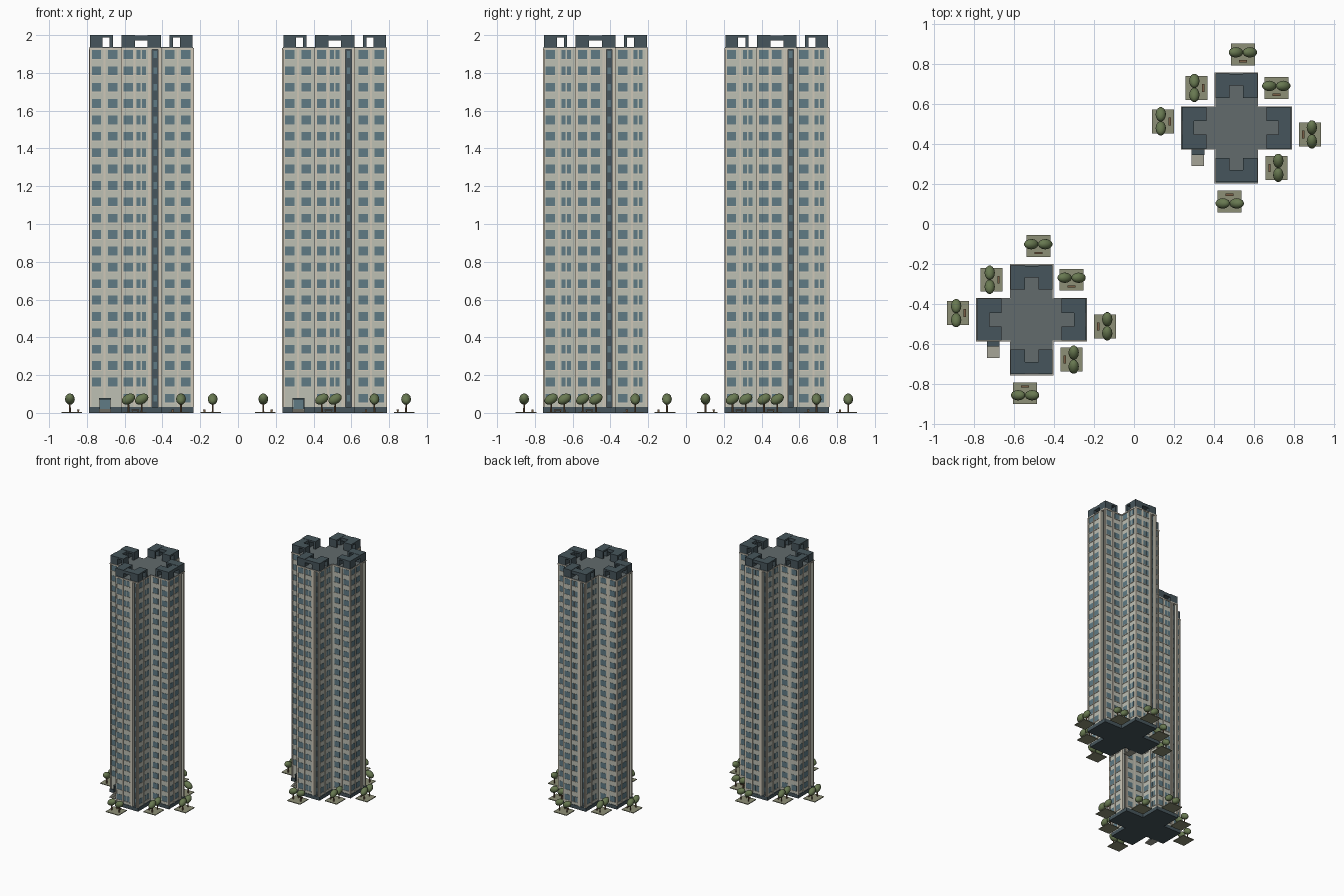
import bpy, bmesh, math
from mathutils import Matrix, Vector

if "Cube" in bpy.data.objects:
    bpy.data.objects.remove(bpy.data.objects["Cube"])

L, W = 0.273, 0.103            # arm reach and arm half width
Z0, ZR = 0.03, 1.93            # plinth top, roof level
FLOORS, STEP, ROW0 = 22, 0.0867, 0.077
NOTCH = (0.058, 0.088, 0.02)   # recess: left, right, depth
CENTRES = [(-0.512, -0.479), (0.512, 0.481)]


def mat(name, r, g, b):
    m = bpy.data.materials.new(name)
    m.diffuse_color = [(c / 255) ** 2.2 for c in (r, g, b)] + [1]
    m.use_nodes = True
    m.node_tree.nodes["Principled BSDF"].inputs["Base Color"].default_value = m.diffuse_color
    return m


wall_m = mat("wall", 188, 190, 178)
trim_m = mat("trim", 205, 198, 182)
glass_m = mat("glass", 96, 122, 132)
dark_m = mat("dark_panel", 72, 86, 92)
roof_m = mat("roof", 98, 106, 108)
stone_m = mat("stone", 165, 163, 150)
paving_m = mat("paving", 140, 142, 118)
wood_m = mat("wood", 120, 95, 72)
leaf_m = mat("leaf", 104, 120, 82)

ROT = [Matrix.Rotation(k * math.pi / 2, 4, 'Z') for k in range(4)]


def box(bm, k, x0, x1, y0, y1, z0, z1):
    """Box given in the frame of facade k (facade faces -y before turning)."""
    t = Matrix.Translation(((x0 + x1) / 2, (y0 + y1) / 2, (z0 + z1) / 2))
    s = Matrix.Diagonal((abs(x1 - x0), abs(y1 - y0), abs(z1 - z0), 1))
    bmesh.ops.create_cube(bm, size=1, matrix=ROT[k] @ t @ s)


def finish(bm, name, material, smooth=False):
    """One shared mesh, placed once per tower."""
    me = bpy.data.meshes.new(name)
    bmesh.ops.recalc_face_normals(bm, faces=bm.faces)
    for f in bm.faces:
        f.smooth = smooth
    bm.to_mesh(me)
    bm.free()
    me.materials.append(material)
    for i, (x, y) in enumerate(CENTRES):
        ob = bpy.data.objects.new(f"{name}_{i + 1}", me)
        ob.location = (x, y, 0)
        bpy.context.collection.objects.link(ob)


def cross(name, material, z0, z1, grow=0.0, notch=True):
    """Extruded cross plan with a recess in each arm end."""
    l, w = L + grow, W + grow
    a, b, d = NOTCH
    arm = [(-w, -w), (-w, -l)]
    if notch:
        arm += [(a, -l), (a, -l + d), (b, -l + d), (b, -l)]
    arm += [(w, -l)]
    bm = bmesh.new()
    vs = [bm.verts.new(ROT[k] @ Vector((x, y, z0))) for k in range(4) for x, y in arm]
    face = bm.faces.new(vs)
    ext = bmesh.ops.extrude_face_region(bm, geom=[face], use_keep_orig=True)
    top = [g for g in ext["geom"] if isinstance(g, bmesh.types.BMVert)]
    bmesh.ops.translate(bm, verts=top, vec=(0, 0, z1 - z0))
    finish(bm, name, material)


# main masses
cross("plinth", dark_m, 0, Z0, 0.004, False)
cross("tower_body", wall_m, Z0, ZR)
cross("cornice", trim_m, ZR - 0.006, ZR + 0.003, 0.005, False)
cross("roof", roof_m, ZR, ZR + 0.006, 0.002, False)

# window columns per facade: (x, is_pair, on_arm_end)
EVEN = [(-0.07, 0, 1), (0, 1, 1), (-0.237, 0, 0), (-0.15, 0, 0), (0.15, 0, 0), (0.235, 0, 0)]
ODD = [(-0.07, 0, 1), (0, 0, 1), (-0.24, 0, 0), (-0.155, 1, 0), (0.143, 0, 0), (0.225, 1, 0)]
glass, sills = bmesh.new(), bmesh.new()
for k in range(4):
    for x, pair, end in (ODD if k % 2 else EVEN):
        y = -(L if end else W)
        for i in range(FLOORS):
            if k == 0 and i == 0 and x < -0.12:
                continue       # entrance takes this spot
            z = ROW0 + i * STEP
            spans = [(x - 0.025, x - 0.004), (x + 0.004, x + 0.025)] if pair else [(x - 0.025, x + 0.025)]
            for a, b in spans:
                box(glass, k, a, b, y - 0.0015, y + 0.004, z - 0.023, z + 0.023)
            box(sills, k, x - 0.028, x + 0.028, y - 0.004, y + 0.002, z - 0.028, z - 0.023)
    for i in range(FLOORS):    # small windows in the recess
        z = ROW0 + i * STEP
        yb = -L + NOTCH[2]
        box(glass, k, 0.064, 0.082, yb - 0.004, yb + 0.002, z - 0.018, z + 0.018)
finish(glass, "windows", glass_m)
finish(sills, "window_sills", trim_m)

# dark lining in the recesses
bm = bmesh.new()
for k in range(4):
    a, b, d = NOTCH
    box(bm, k, a, b, -L + d - 0.002, -L + d + 0.002, Z0, ZR)
finish(bm, "recess_panels", dark_m)

# pilasters
bm = bmesh.new()
for k in range(4):
    for x in (-W + 0.004, -0.036, 0.041, 0.053, 0.094):
        box(bm, k, x - 0.005, x + 0.005, -L - 0.005, -L + 0.003, Z0, ZR)
    for x in (-L + 0.004, -0.194, 0.193, L - 0.004):
        box(bm, k, x - 0.005, x + 0.005, -W - 0.005, -W + 0.003, Z0, ZR)
finish(bm, "pilasters", trim_m)

# crown: U-shaped open frames on each arm
bm = bmesh.new()
zb = ZR + 0.004
for k in range(4):
    for s in (-1, 1):
        x0, x1 = s * 0.034, s * 0.105
        box(bm, k, x0, x1, -0.272, -0.205, zb, 2.0)
        box(bm, k, x0, x1, -0.167, -0.150, zb, 1.988)
        box(bm, k, x0, x1, -0.206, -0.150, 1.987, 2.0)
    box(bm, k, -0.035, 0.035, -0.27, -0.212, 1.972, 1.998)
finish(bm, "crown_frames", dark_m)

# entrance on the front left
DX = -0.192
bm = bmesh.new()
box(bm, 0, DX - 0.032, DX + 0.032, -W - 0.032, -W, 0.072, 0.079)
for s in (-1, 1):
    box(bm, 0, DX + s * 0.028, DX + s * 0.032, -W - 0.03, -W, 0, 0.073)
finish(bm, "entrance_canopy", dark_m)
bm = bmesh.new()
box(bm, 0, DX - 0.027, DX + 0.027, -W - 0.007, -W, 0.02, 0.072)
finish(bm, "entrance_door", glass_m)
bm = bmesh.new()
for i in range(4):
    box(bm, 0, DX - 0.031, DX + 0.031, -W - 0.088 + i * 0.018, -W, 0, 0.005 * (i + 1))
finish(bm, "entrance_steps", stone_m)

# garden plots: pad, bench and two trees
pads, benches, trunks, crowns = (bmesh.new() for _ in range(4))
for k in range(4):
    spots = [(-0.033, -0.368)] + ([(-0.2, -0.2)] if k else [])
    for px, py in spots:
        box(pads, k, px - 0.06, px + 0.06, py - 0.055, py + 0.055, 0, 0.006)
        by = py + 0.034
        box(benches, k, px - 0.02, px + 0.02, by - 0.006, by + 0.006, 0.013, 0.017)
        for s in (-0.015, 0.015):
            box(benches, k, px + s - 0.002, px + s + 0.002, by - 0.005, by + 0.005, 0.005, 0.014)
        for s in (-0.035, 0.035):
            c = Vector((px + s, py - 0.01, 0))
            bmesh.ops.create_cone(trunks, cap_ends=True, segments=8, radius1=0.005, radius2=0.004, depth=0.055,
                                  matrix=ROT[k] @ Matrix.Translation(c + Vector((0, 0, 0.032))))
            bmesh.ops.create_uvsphere(
                crowns, u_segments=14, v_segments=8, radius=1,
                matrix=ROT[k] @ Matrix.Translation(c + Vector((0, 0, 0.073)))
                @ Matrix.Rotation(-math.radians(30), 4, 'Y')
                @ Matrix.Diagonal((0.039, 0.026, 0.026, 1)))
finish(pads, "garden_pads", paving_m)
finish(benches, "benches", wood_m)
finish(trunks, "tree_trunks", wood_m)
finish(crowns, "tree_crowns", leaf_m, True)
